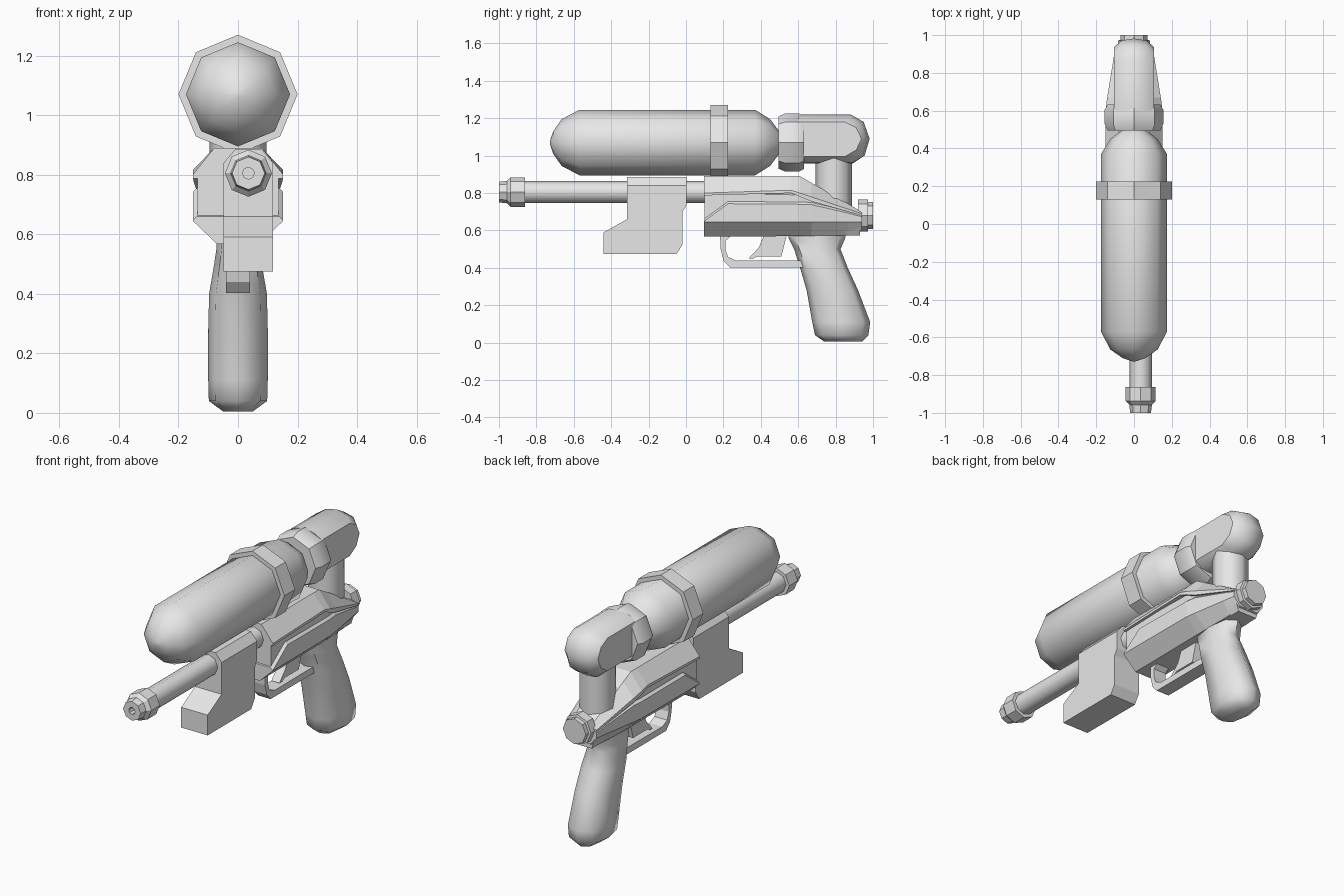
import bpy, bmesh, math

cube = bpy.data.objects.get("Cube")
if cube:
    bpy.data.objects.remove(cube, do_unlink=True)

grey = bpy.data.materials.new("plain_grey")
grey.use_nodes = True
GREY = (0.8, 0.8, 0.8, 1)
grey.diffuse_color = GREY
grey.node_tree.nodes["Principled BSDF"].inputs["Base Color"].default_value = GREY


def finish(name, bm, angle):
    """Turn a bmesh into an object; angle 0 keeps it flat shaded."""
    bmesh.ops.recalc_face_normals(bm, faces=bm.faces)
    mesh = bpy.data.meshes.new(name)
    bm.to_mesh(mesh)
    bm.free()
    mesh.materials.append(grey)
    obj = bpy.data.objects.new(name, mesh)
    bpy.context.collection.objects.link(obj)
    if angle:
        bpy.ops.object.select_all(action='DESELECT')
        obj.select_set(True)
        bpy.context.view_layer.objects.active = obj
        bpy.ops.object.shade_smooth_by_angle(angle=math.radians(angle))
    return obj


def loft_mesh(rings):
    """Skin matching rings of points and cap both ends."""
    bm = bmesh.new()
    loops = [[bm.verts.new(p) for p in ring] for ring in rings]
    n = len(loops[0])
    for a, b in zip(loops, loops[1:]):
        for i in range(n):
            j = (i + 1) % n
            bm.faces.new((a[i], a[j], b[j], b[i]))
    bm.faces.new(loops[0])
    bm.faces.new(loops[-1])
    return bm


def loft(name, rings, angle=0):
    return finish(name, loft_mesh(rings), angle)


def lathe_y(name, profile, x, z, angle=0, sides=8):
    """Turned part along y from (y, radius) pairs."""
    turn = [math.tau * i / sides for i in range(sides)]
    return loft(name, [[(x + r * math.cos(t), y, z + r * math.sin(t)) for t in turn]
                       for y, r in profile], angle)


def plate(outline, x0, x1):
    """Side outline of (y, z) points extruded across x."""
    return [[(x, y, z) for y, z in outline] for x in (x0, x1)]


def mirrored(y, half):
    """Symmetric cross-section at y from its +x half."""
    return [(x, y, z) for x, z in half] + [(-x, y, z) for x, z in reversed(half)]


# Water tank and its retaining band
TANK_Z = 1.07
lathe_y("tank", [(-.727, .01), (-.71, .06), (-.665, .125), (-.57, .175), (.37, .175),
                 (.45, .125), (.495, .065), (.55, .065)], 0, TANK_Z, 50)
lathe_y("tank_band", [(.13, .2), (.225, .2)], 0, TANK_Z)

# Tank cap
lathe_y("tank_cap", [(.495, .14), (.53, .155), (.605, .155), (.632, .14)], 0, TANK_Z, 30)

# Elbow behind the cap: flat cheeks with rounded edges
cheek = [(.6, 1.18), (.85, 1.18), (.91, 1.15), (.938, 1.09), (.91, 1.03), (.85, .995), (.6, .995)]
rim = [(.6, 1.205), (.88, 1.205), (.942, 1.17), (.972, 1.09), (.948, 1.01), (.89, .963), (.6, .963)]
crown = [(.6, 1.22), (.88, 1.22), (.95, 1.18), (.982, 1.09), (.955, 1.0), (.89, .957), (.6, .957)]
loft("elbow", [[(x, y, z) for y, z in shape] for x, shape in
               ((-.105, cheek), (-.065, rim), (0, crown), (.065, rim), (.105, cheek))], 42)

# Column joining the elbow to the body
loft("column", [[(.095 * math.cos(i * math.tau / 8), .79 + .097 * math.sin(i * math.tau / 8), z)
                 for i in range(8)] for z in (.62, 1.03)], 50)

# Body: recessed core with an upper shell and lower side panels around it
loft("body_core", [mirrored(y, [(.07, t), (w, s), (w, .65), (.06, .572)]) for y, t, s, w in
                   ((.1, .88, .8, .136), (.6, .88, .79, .136), (.93, .69, .68, .085))])
loft("body_upper_shell", [mirrored(y, [(a, t), (w, s), (w, u), (.05, u)]) for y, a, t, w, s, u in
                          ((.095, .08, .89, .152, .80, .787), (.56, .08, .89, .152, .815, .8),
                           (.61, .08, .89, .15, .8, .78), (.67, .076, .855, .142, .78, .755),
                           (.94, .06, .7, .098, .69, .68))])
loft("body_lower_shell", [mirrored(y, [(.05, t), (w - .014, t), (w, t - .012), (w, .645), (b, u)])
                          for y, t, w, b, u in
                          ((.095, .66, .152, .07, .567), (.225, .755, .152, .07, .567),
                           (.61, .752, .15, .07, .57), (.67, .75, .142, .07, .571),
                           (.865, .705, .11, .065, .575), (.94, .685, .098, .06, .6))])

# Rear knob
lathe_y("rear_knob", [(.92, .085), (.972, .085), (.974, .072), (1.0, .072)], 0, .68)

# Grip
grip_rings = []
for z, front, back, half in ((.6, .54, .86, .07), (.555, .55, .85, .072), (.5, .578, .826, .08),
                             (.4, .61, .865, .097), (.28, .645, .92, .1), (.11, .675, .985, .1),
                             (.04, .69, .975, .098), (.005, .74, .94, .05)):
    ring = []
    for i in range(8):
        c, s = math.cos(i * math.tau / 8), math.sin(i * math.tau / 8)
        k = 1.08 if i % 2 else 1
        ring.append((half * c * k, (front + back) / 2 + (back - front) / 2 * s * k, z))
    grip_rings.append(ring)
loft("grip", grip_rings, 55)

# Trigger guard and trigger
loft("trigger_guard", plate([(.182, .58), (.185, .5), (.2, .44), (.235, .402), (.64, .402), (.64, .44),
                             (.27, .438), (.225, .458), (.21, .5), (.212, .545), (.25, .58)],
                            -.04, .04))
loft("trigger", plate([(.42, .58), (.39, .51), (.335, .45), (.36, .45), (.38, .462), (.51, .462),
                       (.54, .58)], -.025, .025))

# Barrel and nozzle with a small bore
BARREL_X, BARREL_Z = .035, .805
lathe_y("barrel", [(-.9, .059), (.12, .059)], BARREL_X, BARREL_Z, 50)
lathe_y("nozzle", [(-.96, .02), (-1.0, .02), (-1.0, .055), (-.957, .06), (-.938, .079), (-.862, .079)],
        BARREL_X, BARREL_Z, 30)

# Foregrip with its upper edges bevelled around the barrel
outline = [(-.315, .885), (.003, .885), (.003, .735), (-.018, .7), (-.018, .525), (-.05, .475),
           (-.44, .475), (-.44, .59), (-.315, .66)]
bm = loft_mesh(plate(outline, BARREL_X - .083, BARREL_X + .083))
for side in (-1, 1):
    cut = bmesh.ops.bisect_plane(bm, geom=bm.verts[:] + bm.edges[:] + bm.faces[:],
                                 plane_co=(BARREL_X + side * .083, 0, .84),
                                 plane_no=(side, 0, .85), clear_outer=True)
    bmesh.ops.holes_fill(bm, edges=[e for e in bm.edges if e.is_boundary], sides=0)
finish("foregrip", bm, 0)
